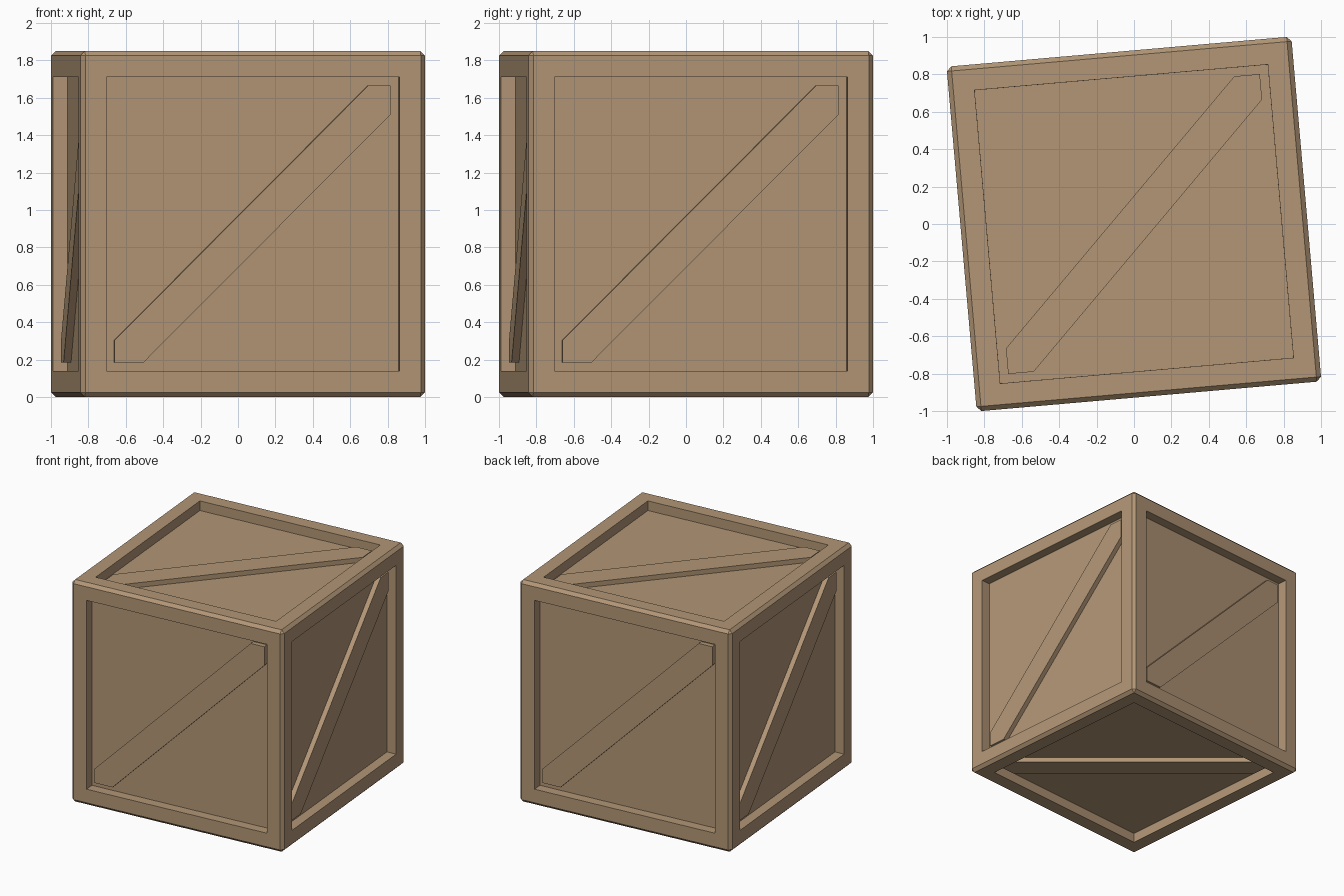
import bpy, bmesh, math
from mathutils import Matrix

if "Cube" in bpy.data.objects:
    bpy.data.objects.remove(bpy.data.objects["Cube"])

SIDE = 1.85          # crate edge length
HALF = SIDE / 2
CHAMFER = 0.025
OPEN = 0.74          # half width of the recessed panels
PANEL, BRACE = 0.08, 0.04   # depths below the frame surface

wood = bpy.data.materials.new("tan wood")
wood.diffuse_color = (0.445, 0.305, 0.181, 1)
wood.use_nodes = True
wood.node_tree.nodes["Principled BSDF"].inputs["Base Color"].default_value = wood.diffuse_color

# The crate is turned slightly about the vertical axis
place = Matrix.Translation((0, 0, HALF)) @ Matrix.Rotation(math.radians(5), 4, 'Z')


def add_object(name, bm):
    bmesh.ops.recalc_face_normals(bm, faces=bm.faces)
    mesh = bpy.data.meshes.new(name)
    bm.to_mesh(mesh)
    bm.free()
    mesh.materials.append(wood)
    ob = bpy.data.objects.new(name, mesh)
    ob.matrix_world = place
    bpy.context.collection.objects.link(ob)
    return ob


# Crate body: chamfered cube with a recessed panel on every side
bm = bmesh.new()
bmesh.ops.create_cube(bm, size=SIDE)
bmesh.ops.bevel(bm, geom=bm.edges[:], offset=CHAMFER, segments=1,
                profile=0.5, affect='EDGES')
bm.normal_update()
sides = [f for f in bm.faces if f.calc_area() > 1]
bmesh.ops.inset_individual(bm, faces=sides, thickness=HALF - CHAMFER - OPEN)
bmesh.ops.inset_individual(bm, faces=sides, thickness=0.0005)
bm.normal_update()
for f in sides:
    bmesh.ops.translate(bm, verts=f.verts[:], vec=f.normal * -PANEL)
add_object("crate_body", bm)


# Diagonal brace: a six-sided strip filling the recess from corner to corner
def add_brace(name, turn, upper, lower):
    h = OPEN
    outline = [(-h, -h), (lower - h, -h), (h, h - lower),
               (h, h), (h - upper, h), (-h, upper - h)]
    bm = bmesh.new()
    base = bm.faces.new([bm.verts.new((u, v, HALF - PANEL - 0.005)) for u, v in outline])
    ext = bmesh.ops.extrude_face_region(bm, geom=[base])["geom"]
    top = [g for g in ext if isinstance(g, bmesh.types.BMVert)]
    bmesh.ops.translate(bm, verts=top, vec=(0, 0, PANEL + 0.005 - BRACE))
    bm.transform(turn)
    add_object(name, bm)


upright = Matrix.Rotation(math.pi / 2, 4, 'X')
for k, side in enumerate(("front", "right", "back", "left")):
    add_brace(side + "_brace", Matrix.Rotation(k * math.pi / 2, 4, 'Z') @ upright, 0.118, 0.156)
add_brace("top_brace", Matrix.Identity(4), 0.137, 0.137)
add_brace("bottom_brace", Matrix.Rotation(math.pi, 4, 'X'), 0.137, 0.137)
